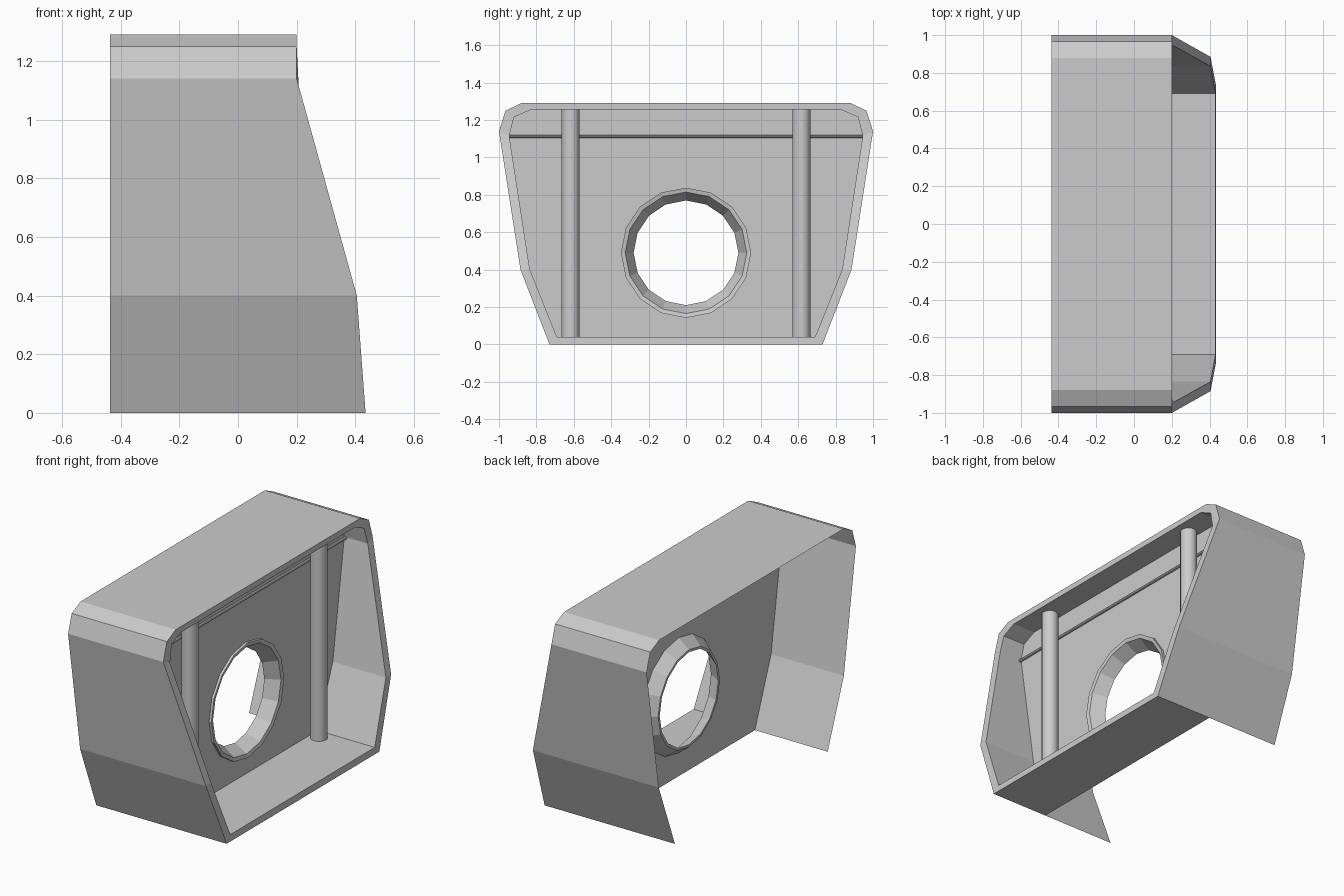
import bpy, bmesh, math

if "Cube" in bpy.data.objects:
    bpy.data.objects.remove(bpy.data.objects["Cube"])

BACK, WALL = -0.437, 0.05
HOLE_Z, SIDES = 0.49, 16


def front_x(z):
    # slanted front edge, as seen from the side
    pts = [(0, 0.435), (0.4, 0.405), (1.14, 0.2), (2, 0.2)]
    for (z0, x0), (z1, x1) in zip(pts, pts[1:]):
        if z <= z1:
            return x0 + (x1 - x0) * (z - z0) / (z1 - z0)


def mirrored(half):
    return half + [(-y, z) for y, z in reversed(half)]


def finish(name, bm, recalc=True):
    if recalc:
        bmesh.ops.recalc_face_normals(bm, faces=bm.faces[:])
    me = bpy.data.meshes.new(name)
    bm.to_mesh(me)
    bm.free()
    ob = bpy.data.objects.new(name, me)
    bpy.context.collection.objects.link(ob)
    return ob


def ring_points(r):
    return [(r * math.sin(2 * math.pi * i / SIDES),
             HOLE_Z + r * math.cos(2 * math.pi * i / SIDES)) for i in range(SIDES)]


def bridge(bm, a, b):
    n = len(a)
    for i in range(n):
        j = (i + 1) % n
        bm.faces.new((a[i], a[j], b[j], b[i]))


outer = mirrored([(0.73, 0), (0.885, 0.4), (1.0, 1.14), (0.965, 1.25), (0.88, 1.29)])
inner = mirrored([(0.69, 0.04), (0.835, 0.4), (0.945, 1.115), (0.92, 1.215), (0.83, 1.255)])

# hood: outer skin, front rim and inner lining, floor cut off at the wall
bm = bmesh.new()
loops = []
for pts, fx in ((outer, lambda z: WALL), (outer, front_x), (inner, front_x), (inner, lambda z: WALL)):
    loops.append([bm.verts.new((fx(z), y, z)) for y, z in pts])
for a, b in zip(loops, loops[1:]):
    bridge(bm, a, b)
rear = [bm.verts.new((BACK, y, z)) for y, z in outer]
for i in range(len(outer) - 1):
    bm.faces.new((rear[i], rear[i + 1], loops[0][i + 1], loops[0][i]))
finish("hood_shell", bm)

# recessed wall with a round opening
bm = bmesh.new()
for pts in (outer, ring_points(0.335)):
    vs = [bm.verts.new((WALL, y, z)) for y, z in pts]
    for i in range(len(vs)):
        bm.edges.new((vs[i - 1], vs[i]))
bmesh.ops.triangle_fill(bm, use_beauty=True, edges=bm.edges[:], normal=(1, 0, 0))
finish("recessed_wall", bm)

# conical collar around the opening
bm = bmesh.new()
profile = [(0.05, 0.348), (0.065, 0.348), (0.06, 0.325), (-0.02, 0.28), (-0.02, 0.295)]
rings = [[bm.verts.new((x, y, z)) for y, z in ring_points(r)] for x, r in profile]
for i in range(len(rings)):
    bridge(bm, rings[i - 1], rings[i])
finish("opening_collar", bm)

# two upright posts
for side, y in (("left", -0.617), ("right", 0.617)):
    bpy.ops.mesh.primitive_cylinder_add(vertices=16, radius=0.048, depth=1.265,
                                        location=(0.11, y, 0.6325))
    bpy.context.object.name = "post_" + side
    bpy.ops.object.shade_smooth_by_angle()

# thin cross rod near the top
bpy.ops.mesh.primitive_cylinder_add(vertices=8, radius=0.009, depth=1.89,
                                    location=(0.06, 0, 1.112), rotation=(math.pi / 2, 0, 0))
bpy.context.object.name = "cross_rod"
